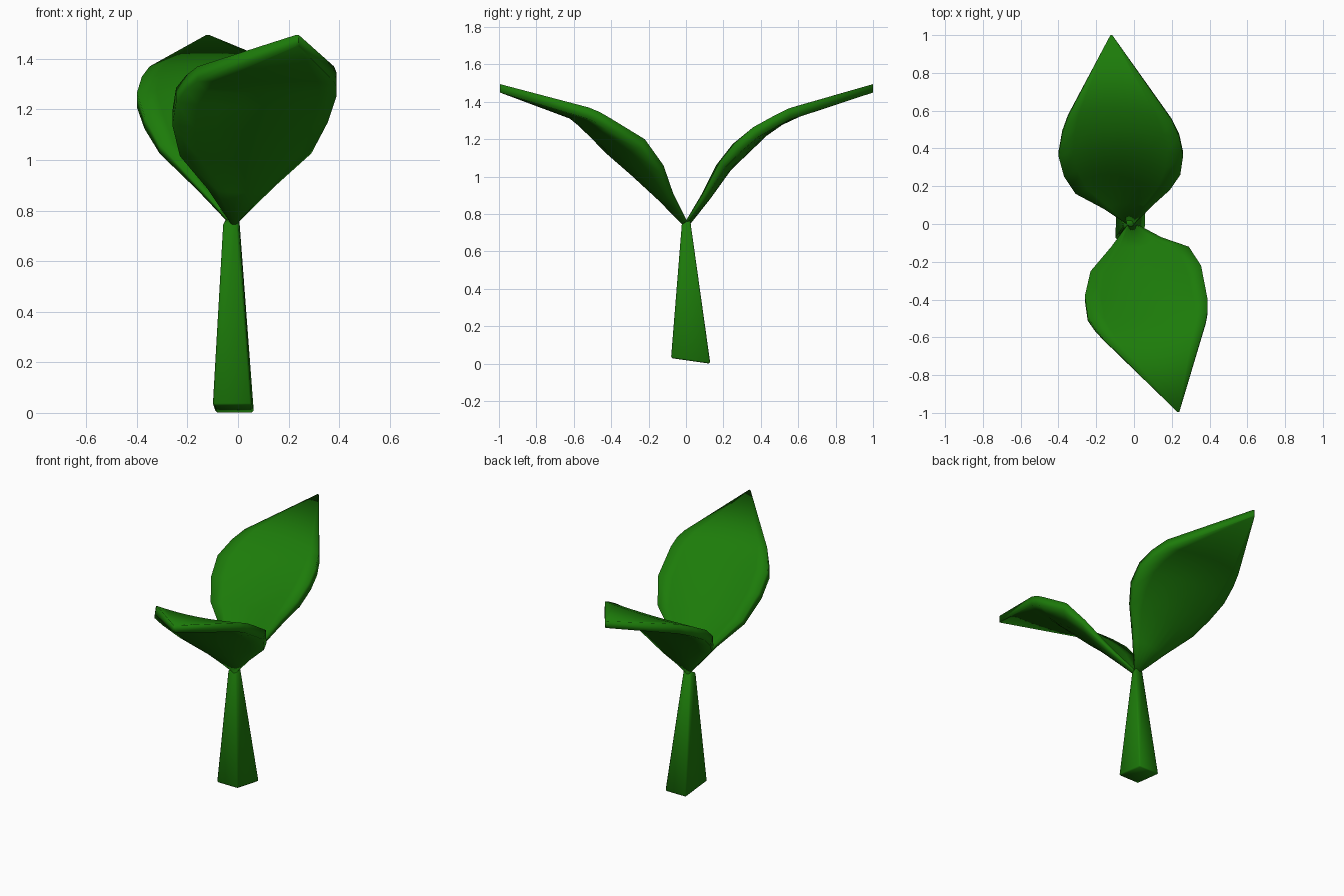
import bpy
from mathutils import Vector

if "Cube" in bpy.data.objects:
    bpy.data.objects.remove(bpy.data.objects["Cube"])

green = bpy.data.materials.new("leaf green")
green.diffuse_color = (0.012, 0.2, 0.003, 1)
green.use_nodes = True
green.node_tree.nodes["Principled BSDF"].inputs["Base Color"].default_value = green.diffuse_color
ACROSS = 8  # strips across each leaf


def make_object(name, verts, faces, angle, bevel=0):
    mesh = bpy.data.meshes.new(name)
    mesh.from_pydata(verts, [], faces)
    mesh.materials.append(green)
    obj = bpy.data.objects.new(name, mesh)
    bpy.context.collection.objects.link(obj)
    bpy.ops.object.select_all(action='DESELECT')
    obj.select_set(True)
    bpy.context.view_layer.objects.active = obj
    bpy.ops.object.mode_set(mode='EDIT')
    bpy.ops.mesh.select_all(action='SELECT')
    bpy.ops.mesh.normals_make_consistent(inside=False)
    bpy.ops.object.mode_set(mode='OBJECT')
    if bevel:
        mod = obj.modifiers.new("soft edges", 'BEVEL')
        mod.width, mod.segments = bevel, 1
        bpy.ops.object.modifier_apply(modifier=mod.name)
    bpy.ops.object.shade_smooth_by_angle(angle=angle)
    return obj


def leaf(name, rows, side):
    """Cupped blade: each row is left rim, midrib, right rim; side is the y direction."""
    top, bottom = [], []
    last = len(rows) - 1
    for i, row in enumerate(rows):
        l, m, r = (Vector(p) for p in row)
        f = i / last
        # thickness grows from the stalk and turns to straight down at the tip
        down = Vector((0, side * 0.75 * (1 - f), -0.6 - 0.4 * f)).normalized()
        thick = 0.045 if i == last else 0.06 * min(1, 0.2 + 1.8 * f)
        for j in range(ACROSS + 1):
            u = 2 * j / ACROSS - 1
            p = l * (u * (u - 1) / 2) + m * (1 - u * u) + r * (u * (u + 1) / 2)
            top.append(p)
            bottom.append(p + down * thick)
    n, w = len(top), ACROSS + 1
    faces = []
    for i in range(last):
        for j in range(ACROSS):
            a = i * w + j
            quad = (a, a + 1, a + w + 1, a + w)
            faces += [quad, tuple(n + k for k in reversed(quad))]
    # rim all the way round
    rim = list(range(w)) + [i * w + ACROSS for i in range(1, last + 1)]
    rim += [last * w + j for j in range(ACROSS - 1, -1, -1)]
    rim += [i * w for i in range(last - 1, 0, -1)]
    for a, b in zip(rim, rim[1:] + rim[:1]):
        faces.append((a, b, n + b, n + a))
    return make_object(name, top + bottom, faces, 3.1)


# Front leaf, twisted slightly to one side
leaf("front_leaf", [
    [(-.035, -.005, .765), (-.015, -.01, .75), (.005, .005, .765)],
    [(-.12, -.12, .905), (.03, -.12, .89), (.145, -.07, .915)],
    [(-.23, -.25, 1.05), (.05, -.25, 1.04), (.29, -.12, 1.06)],
    [(-.26, -.38, 1.19), (.07, -.37, 1.165), (.355, -.22, 1.20)],
    [(-.245, -.49, 1.285), (.09, -.48, 1.27), (.39, -.40, 1.31)],
    [(-.205, -.555, 1.335), (.105, -.54, 1.325), (.39, -.46, 1.345)],
    [(-.16, -.61, 1.37), (.12, -.60, 1.37), (.38, -.52, 1.37)],
    [(.23, -.995, 1.495), (.235, -.995, 1.495), (.24, -.995, 1.495)],
], -1)

# Back leaf
leaf("back_leaf", [
    [(-.04, .0, .765), (-.025, .01, .75), (.0, .0, .765)],
    [(-.16, .08, .90), (-.05, .11, .90), (.09, .09, .91)],
    [(-.31, .16, 1.06), (-.06, .215, 1.07), (.19, .18, 1.08)],
    [(-.37, .25, 1.175), (-.07, .32, 1.19), (.245, .26, 1.18)],
    [(-.40, .36, 1.265), (-.08, .41, 1.275), (.26, .36, 1.265)],
    [(-.38, .48, 1.33), (-.09, .50, 1.335), (.24, .46, 1.32)],
    [(-.35, .57, 1.37), (-.10, .60, 1.38), (.20, .55, 1.365)],
    [(-.125, 1, 1.495), (-.12, 1, 1.495), (-.115, 1, 1.495)],
], 1)

# Tapered four-sided stem with a slanted foot
make_object("stem", [
    (-.10, -.08, .03), (.055, -.08, .03), (.063, .13, 0), (-.09, .13, 0),
    (-.06, -.022, .75), (.0, -.022, .75), (.006, .022, .77), (-.05, .022, .77),
], [(0, 1, 2, 3), (4, 5, 6, 7), (0, 1, 5, 4), (1, 2, 6, 5), (2, 3, 7, 6), (3, 0, 4, 7)],
    0.9, bevel=0.008)
